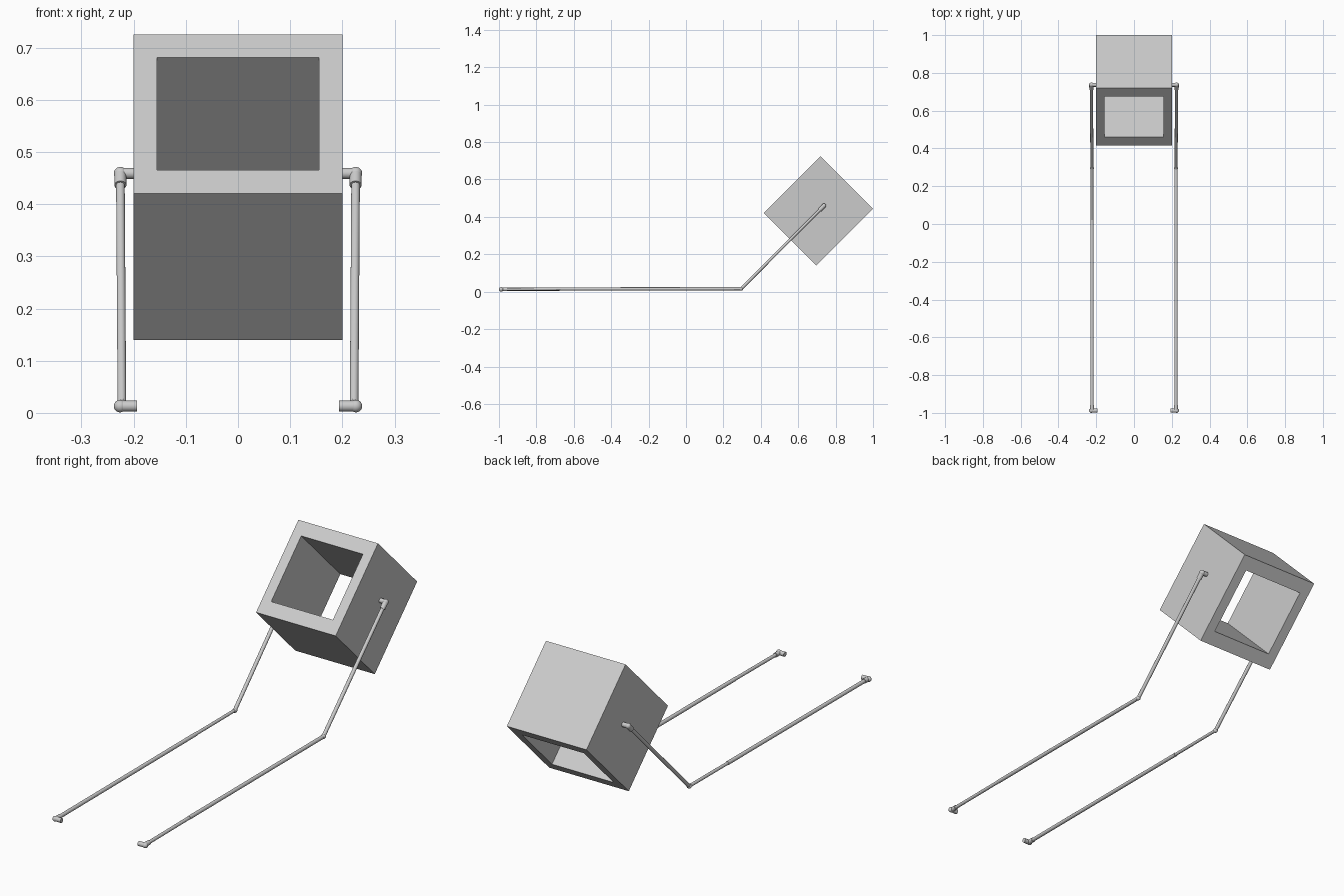
import bpy
import bmesh
from math import radians
from mathutils import Vector, Matrix

cube = bpy.data.objects.get("Cube")
if cube:
    bpy.data.objects.remove(cube, do_unlink=True)

grey = bpy.data.materials.new("plain grey")
grey.use_nodes = True
COLOUR = (0.6, 0.6, 0.6, 1)
grey.diffuse_color = COLOUR
grey.node_tree.nodes["Principled BSDF"].inputs["Base Color"].default_value = COLOUR


def make_object(name, bm, smooth=False):
    bmesh.ops.recalc_face_normals(bm, faces=bm.faces)
    mesh = bpy.data.meshes.new(name)
    bm.to_mesh(mesh)
    bm.free()
    mesh.materials.append(grey)
    obj = bpy.data.objects.new(name, mesh)
    bpy.context.collection.objects.link(obj)
    if smooth:
        bpy.ops.object.select_all(action='DESELECT')
        obj.select_set(True)
        bpy.context.view_layer.objects.active = obj
        bpy.ops.object.shade_smooth_by_angle(angle=radians(40))
    return obj


def add_tube(bm, start, end, radius, sides=20):
    start, end = Vector(start), Vector(end)
    axis = end - start
    turn = axis.to_track_quat('Z', 'Y').to_matrix().to_4x4()
    bmesh.ops.create_cone(bm, cap_ends=True, segments=sides, radius1=radius,
                          radius2=radius, depth=axis.length,
                          matrix=Matrix.Translation((start + end) / 2) @ turn)


def add_ball(bm, centre, radius):
    bmesh.ops.create_uvsphere(bm, u_segments=20, v_segments=12, radius=radius,
                              matrix=Matrix.Translation(centre))


# Tilted box, open right through along its depth
def ring(bm, width, height, depth):
    return [bm.verts.new((sx * width / 2, depth, sz * height / 2))
            for sx, sz in ((-1, -1), (1, -1), (1, 1), (-1, 1))]


bm = bmesh.new()
half_depth = 0.1985
loops = [ring(bm, 0.4, 0.43, -half_depth), ring(bm, 0.4, 0.43, half_depth),
         ring(bm, 0.31, 0.305, half_depth), ring(bm, 0.31, 0.305, -half_depth)]
for i, loop in enumerate(loops):
    following = loops[(i + 1) % 4]
    for j in range(4):
        k = (j + 1) % 4
        bm.faces.new((loop[j], loop[k], following[k], following[j]))
bm.transform(Matrix.Translation((0, 0.7075, 0.4325)) @ Matrix.Rotation(radians(-45), 4, 'X'))
make_object("open_box", bm)

# One bent arm on each side: long ground rod, slanted rod, end fittings
for side, label, joint_y, front_r, back_r in ((1, "left", -0.67, 0.0075, 0.0085),
                                              (-1, "right", 0.02, 0.0085, 0.007)):
    x = side * 0.2225
    foot = Vector((x, -0.988, 0.013))
    knee = Vector((x, 0.295, 0.016))
    top = Vector((x + side * 0.003, 0.737, 0.459))
    slant = (top - knee).normalized()

    bm = bmesh.new()
    add_tube(bm, foot, (x, joint_y, 0.015), front_r)
    add_tube(bm, (x, joint_y, 0.015), knee, back_r)
    make_object(label + "_ground_rod", bm, True)

    bm = bmesh.new()
    add_tube(bm, knee, top, 0.0082)
    make_object(label + "_slanted_rod", bm, True)

    bm = bmesh.new()
    add_ball(bm, knee, 0.0105)
    make_object(label + "_knee_joint", bm, True)

    # Foot elbow with a stub pointing inward
    bm = bmesh.new()
    add_ball(bm, (side * 0.226, foot.y, foot.z), 0.012)
    add_tube(bm, (side * 0.226, foot.y, foot.z), (side * 0.194, foot.y, foot.z), 0.0105)
    add_tube(bm, foot, foot + Vector((0, 0.03, 0)), 0.0105)
    make_object(label + "_foot_elbow", bm, True)

    # Top elbow fixed to the box side
    bm = bmesh.new()
    add_ball(bm, top, 0.0125)
    add_tube(bm, top, (side * 0.199, top.y, top.z), 0.0105)
    add_tube(bm, top, top - slant * 0.032, 0.0115)
    make_object(label + "_box_elbow", bm, True)
